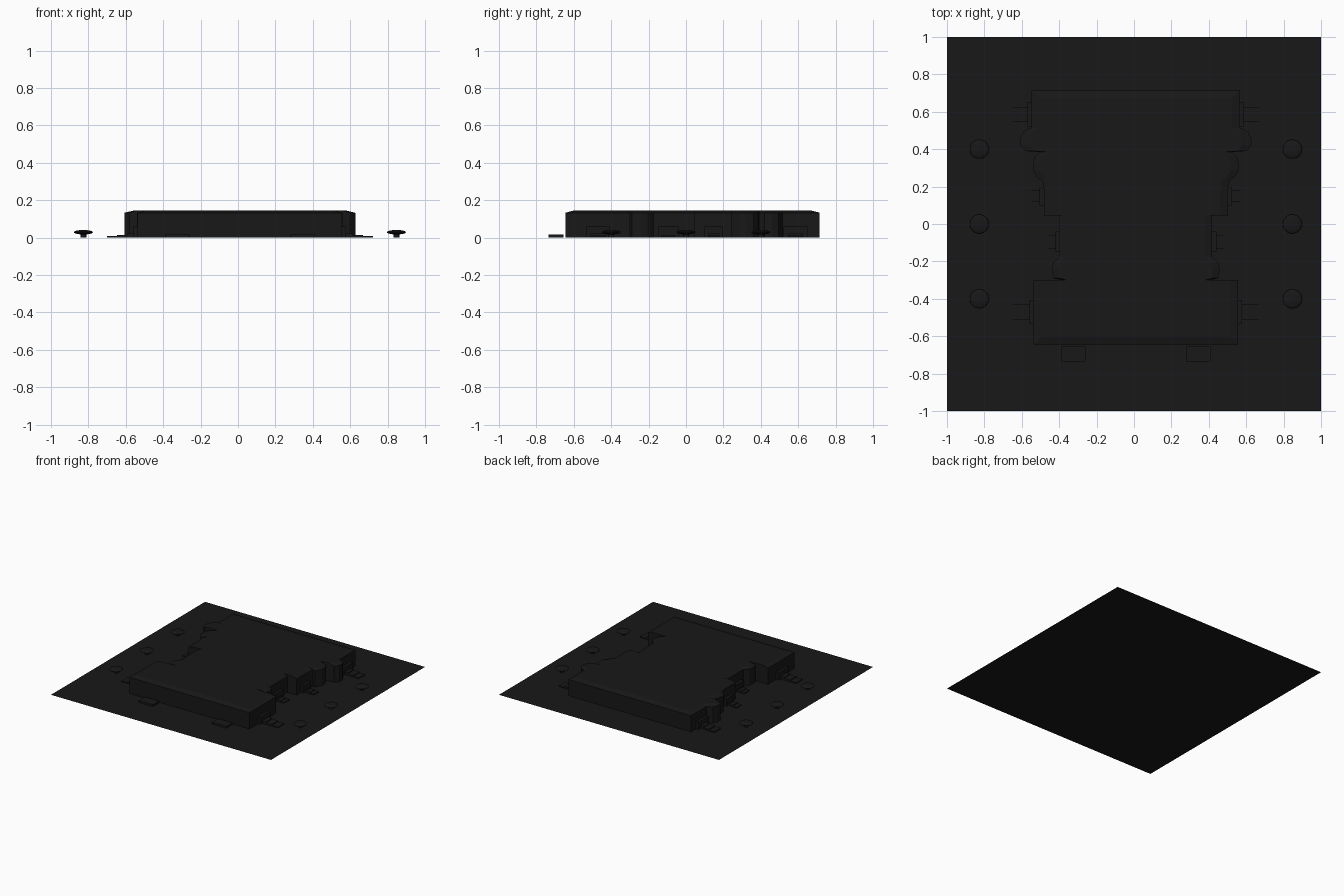
import bpy, bmesh

if "Cube" in bpy.data.objects:
    bpy.data.objects.remove(bpy.data.objects["Cube"])

CX = 0.01  # building axis

dark = bpy.data.materials.new("dark")
dark.diffuse_color = (0.009, 0.009, 0.009, 1)
dark.use_nodes = True
dark.node_tree.nodes["Principled BSDF"].inputs["Base Color"].default_value = dark.diffuse_color


def make(name, bm):
    bmesh.ops.recalc_face_normals(bm, faces=bm.faces)
    mesh = bpy.data.meshes.new(name)
    bm.to_mesh(mesh)
    bm.free()
    obj = bpy.data.objects.new(name, mesh)
    bpy.context.collection.objects.link(obj)
    mesh.materials.append(dark)
    return obj


def box(name, x0, x1, y0, y1, z1):
    bm = bmesh.new()
    bmesh.ops.create_cube(bm, size=1)
    for v in bm.verts:
        v.co = ((x0 + x1) / 2 + v.co.x * (x1 - x0),
                (y0 + y1) / 2 + v.co.y * (y1 - y0), (v.co.z + 0.5) * z1)
    return make(name, bm)


# Ground slab: a single sheet
bpy.ops.mesh.primitive_plane_add(size=2)
base = bpy.context.object
base.name = "ground_sheet"
base.data.materials.append(dark)

# Building: mirrored half outline, straight walls, sloping roof border
half = [(0.557, 0.715), (0.557, 0.515), (0.60, 0.495), (0.617, 0.46),
        (0.617, 0.42), (0.59, 0.39), (0.51, 0.385), (0.54, 0.36),
        (0.55, 0.32), (0.55, 0.285), (0.52, 0.24), (0.505, 0.24),
        (0.492, 0.20), (0.492, 0.045), (0.408, 0.045), (0.408, -0.175),
        (0.44, -0.205), (0.45, -0.24), (0.44, -0.29), (0.40, -0.30),
        (0.546, -0.30), (0.546, -0.645)]
outline = half + [(-x, y) for x, y in reversed(half)]
bm = bmesh.new()
foot = [bm.verts.new((CX + x, y, 0)) for x, y in outline]
eave = [bm.verts.new((CX + x, y, 0.133)) for x, y in outline]
roof = [bm.verts.new((CX + x * 0.92, max(-0.6, min(0.67, y)), 0.145)) for x, y in outline]
n = len(outline)
for low, high in ((foot, eave), (eave, roof)):
    for i in range(n):
        j = (i + 1) % n
        bm.faces.new((low[i], low[j], high[j], high[i]))
bm.faces.new(roof)
bm.faces.new(foot[::-1])
make("building_hall", bm)

# Side entrances: door panel and descending steps, on both sides
entrances = [(0.557, 0.585, 0.08, 0.05), (0.492, 0.148, 0.06, 0.035),
             (0.408, -0.095, 0.07, 0.03), (0.546, -0.47, 0.08, 0.055)]
for k, (wall, y, width, tread) in enumerate(entrances):
    for s in (-1, 1):
        wall_x = CX + s * wall
        x0, x1 = sorted((wall_x, wall_x + s * 0.022))
        box(f"door_frame_{k}", x0, x1, y - width * 0.8, y + width * 0.8, 0.06)
        for i in range(3):
            x0, x1 = sorted((wall_x, wall_x + s * tread * (i + 1)))
            box(f"step_{k}_{i}", x0, x1, y - width / 2, y + width / 2, 0.022 - 0.007 * i)

# Front entrance blocks
for s in (-1, 1):
    c = CX + s * 0.333
    box("front_step", c - 0.065, c + 0.065, -0.735, -0.655, 0.016)

# Round tables in two rows: stem and flattened top
for s in (-1, 1):
    for y in (-0.4, 0, 0.4):
        x = CX + s * 0.837
        bpy.ops.mesh.primitive_cylinder_add(vertices=16, radius=0.016, depth=0.024,
                                            location=(x, y, 0.012))
        bpy.context.object.name = "table_stem"
        bpy.context.object.data.materials.append(dark)
        bpy.ops.mesh.primitive_uv_sphere_add(segments=32, ring_count=12, radius=1,
                                             location=(x, y, 0.029), scale=(0.051, 0.051, 0.012))
        top = bpy.context.object
        top.name = "table_top"
        top.data.materials.append(dark)
        bpy.ops.object.shade_smooth_by_angle()
